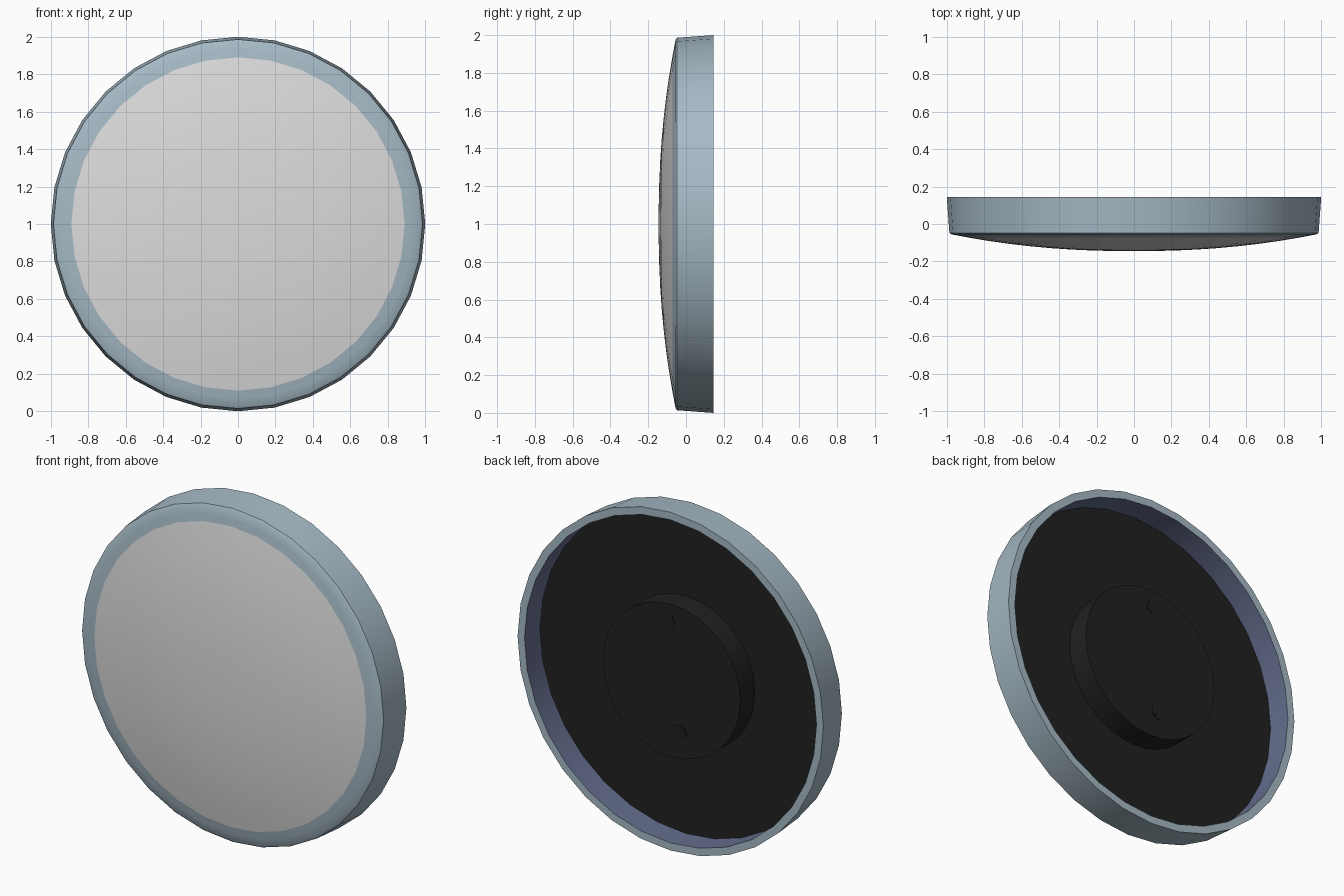
import bpy
import bmesh
import math
from mathutils import Matrix, Vector

cube = bpy.data.objects.get("Cube")
if cube:
    bpy.data.objects.remove(cube, do_unlink=True)

CENTRE = Vector((0, 0, 1))


def material(name, rgb):
    mat = bpy.data.materials.new(name)
    mat.use_nodes = True
    mat.diffuse_color = (*rgb, 1)
    mat.node_tree.nodes["Principled BSDF"].inputs["Base Color"].default_value = (*rgb, 1)
    return mat


blue_grey = material("blue grey", (0.38, 0.49, 0.56))
slate = material("slate violet", (0.13, 0.155, 0.27))
pale = material("pale grey", (0.72, 0.72, 0.72))
black = material("soft black", (0.015, 0.015, 0.015))


def finish(bm, name, mats):
    bmesh.ops.remove_doubles(bm, verts=bm.verts, dist=1e-5)
    bmesh.ops.recalc_face_normals(bm, faces=bm.faces)
    mesh = bpy.data.meshes.new(name)
    bm.to_mesh(mesh)
    bm.free()
    obj = bpy.data.objects.new(name, mesh)
    bpy.context.collection.objects.link(obj)
    for mat in mats:
        mesh.materials.append(mat)
    bpy.ops.object.select_all(action="DESELECT")
    obj.select_set(True)
    bpy.context.view_layer.objects.active = obj
    bpy.ops.object.shade_smooth_by_angle(angle=math.radians(30))
    return obj


def lathe(name, profile, mats, centre=CENTRE, steps=32, closed=False):
    """Spin a (radius, y) profile around the front-to-back axis."""
    bm = bmesh.new()
    verts = [bm.verts.new(centre + Vector((r, y, 0))) for r, y in profile]
    pairs = list(zip(verts, verts[1:]))
    if closed:
        pairs.append((verts[-1], verts[0]))
    edges = [bm.edges.new(p) for p in pairs]
    bmesh.ops.spin(bm, geom=verts + edges, cent=centre, axis=(0, 1, 0),
                   angle=math.tau, steps=steps)
    return finish(bm, name, mats)


def dome_y(r):
    return -0.145 + 0.09 * (r / 0.975) ** 2.2


# Rim with a sloping front band; its inner wall is a second colour
SEAM = 0.89
rim = lathe("rim", [(0.955, 0.145), (1.0, 0.145), (0.986, -0.048), (0.975, dome_y(0.975)),
                    (0.93, dome_y(0.93)), (SEAM, dome_y(SEAM)), (SEAM, -0.02), (0.955, -0.02)],
            [blue_grey, slate], closed=True)
for face in rim.data.polygons:
    out = Vector((face.center.x, 0, face.center.z - 1))
    if face.normal.dot(out) < -0.5 and face.center.y > 0:
        face.material_index = 1

# Domed front face
rings = 8
lathe("domed_face", [(SEAM * i / rings, dome_y(SEAM * i / rings)) for i in range(rings + 1)]
      + [(SEAM, -0.03), (0, -0.03)], [pale])

# Recessed back plate and the raised housing on it
lathe("back_plate", [(0, 0), (0.957, 0), (0.957, -0.02), (0, -0.02)], [black])
lathe("back_housing", [(0, 0.135), (0.45, 0.135), (0.45, -0.01), (0, -0.01)], [black])

# Setting knob with a raised diagonal grip
knob = CENTRE + Vector((-0.055, 0, -0.29))
lathe("knob", [(0, 0.14), (0.045, 0.14), (0.045, 0.13), (0, 0.13)], [black], knob, steps=10)
bm = bmesh.new()
bmesh.ops.create_cube(bm, size=1, matrix=Matrix.Translation(knob + Vector((0, 0.14, 0)))
                      @ Matrix.Rotation(math.radians(45), 4, "Y")
                      @ Matrix.Diagonal((0.075, 0.01, 0.015, 1)))
finish(bm, "knob_grip", [black])

# Teardrop hanging slot, a thin plate with a round foot and a narrow top
bm = bmesh.new()
outline = [(0.022 * math.cos(math.radians(a)), 0.335 + 0.022 * math.sin(math.radians(a)))
           for a in range(150, 391, 30)]
outline += [(0.006, 0.385), (-0.006, 0.385)]
face = bm.faces.new([bm.verts.new(CENTRE + Vector((x, 0.133, z))) for x, z in outline])
new = bmesh.ops.extrude_face_region(bm, geom=[face])["geom"]
bmesh.ops.translate(bm, verts=[v for v in new if isinstance(v, bmesh.types.BMVert)],
                    vec=(0, 0.005, 0))
finish(bm, "hanging_slot", [black])
